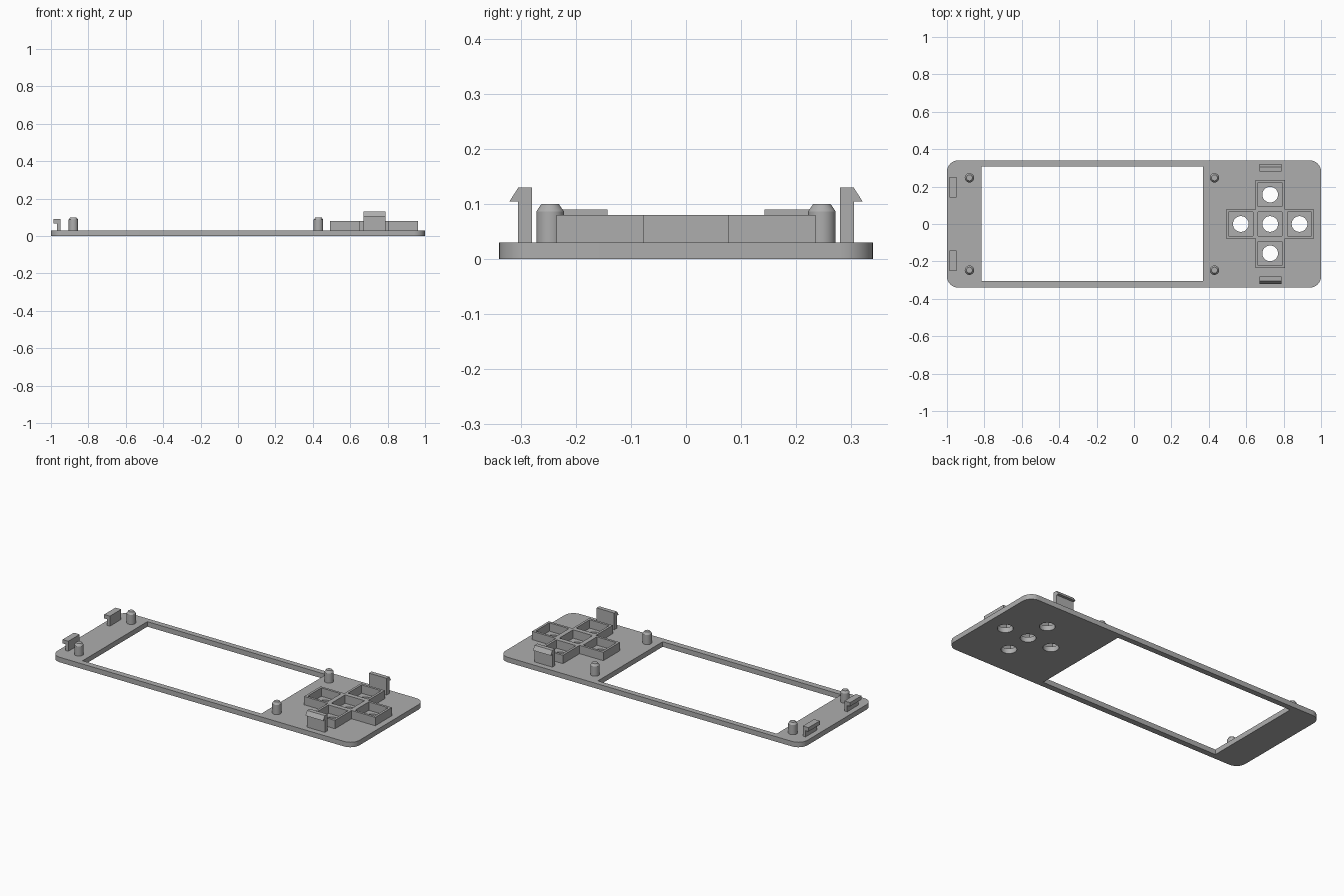
import bpy, bmesh, math
from mathutils import Matrix, Vector

if "Cube" in bpy.data.objects:
    bpy.data.objects.remove(bpy.data.objects["Cube"], do_unlink=True)

grey = bpy.data.materials.new("plain grey")
grey.use_nodes = True
COLOUR = (0.42, 0.42, 0.42, 1)
grey.diffuse_color = COLOUR
grey.node_tree.nodes["Principled BSDF"].inputs["Base Color"].default_value = COLOUR

T = 0.03          # plate thickness
PITCH = 0.157     # button spacing
PAD_X = 0.728     # centre of the button cross
CELLS = [(PAD_X + dx * PITCH, dy * PITCH)
         for dx, dy in ((0, 0), (1, 0), (-1, 0), (0, 1), (0, -1))]


def add_object(name, data):
    ob = bpy.data.objects.new(name, data)
    bpy.context.collection.objects.link(ob)
    data.materials.append(grey)
    return ob


def smooth(ob):
    bpy.ops.object.select_all(action="DESELECT")
    ob.select_set(True)
    bpy.context.view_layer.objects.active = ob
    bpy.ops.object.shade_smooth_by_angle(angle=math.radians(30))


def from_bmesh(name, bm):
    bmesh.ops.remove_doubles(bm, verts=bm.verts, dist=1e-5)
    bmesh.ops.recalc_face_normals(bm, faces=bm.faces)
    me = bpy.data.meshes.new(name)
    bm.to_mesh(me)
    bm.free()
    return add_object(name, me)


def rect(x0, x1, y0, y1):
    return [(x0, y0), (x1, y0), (x1, y1), (x0, y1)]


def circle(cx, cy, r, n=32):
    return [(cx + r * math.cos(2 * math.pi * i / n),
             cy + r * math.sin(2 * math.pi * i / n)) for i in range(n)]


def rounded_rect(hx, hy, r, n=8):
    pts = []
    for k, (sx, sy) in enumerate(((1, 1), (-1, 1), (-1, -1), (1, -1))):
        for i in range(n + 1):
            a = math.pi / 2 * (k + i / n)
            pts.append((sx * (hx - r) + r * math.cos(a), sy * (hy - r) + r * math.sin(a)))
    return pts


def sheet(name, loops, z0, z1):
    """Flat outline with holes, filled and thickened from z0 to z1."""
    cu = bpy.data.curves.new(name, "CURVE")
    cu.dimensions = "2D"
    cu.fill_mode = "BOTH"
    cu.extrude = (z1 - z0) / 2
    for loop in loops:
        sp = cu.splines.new("POLY")
        sp.points.add(len(loop) - 1)
        for p, (x, y) in zip(sp.points, loop):
            p.co = (x, y, 0, 1)
        sp.use_cyclic_u = True
    ob = add_object(name, cu)
    bpy.ops.object.select_all(action="DESELECT")
    ob.select_set(True)
    bpy.context.view_layer.objects.active = ob
    bpy.ops.object.convert(target="MESH")
    ob = bpy.context.view_layer.objects.active
    # weld the caps to the sides and seat the part at its height
    bm = bmesh.new()
    bm.from_mesh(ob.data)
    bmesh.ops.remove_doubles(bm, verts=bm.verts, dist=1e-5)
    bmesh.ops.recalc_face_normals(bm, faces=bm.faces)
    bmesh.ops.translate(bm, verts=bm.verts, vec=(0, 0, (z0 + z1) / 2))
    bm.to_mesh(ob.data)
    bm.free()
    smooth(ob)
    return ob


def prism(name, profile, u, along, start, length):
    """Profile in (u, z), extruded along a horizontal axis."""
    u, along = Vector(u), Vector(along)
    bm = bmesh.new()
    vs = [bm.verts.new(u * a + along * start + Vector((0, 0, z))) for a, z in profile]
    face = bm.faces.new(vs)
    ext = bmesh.ops.extrude_face_region(bm, geom=[face])["geom"]
    bmesh.ops.translate(bm, vec=along * length,
                        verts=[v for v in ext if isinstance(v, bmesh.types.BMVert)])
    return from_bmesh(name, bm)


# Face plate with screen window and button holes
sheet("face_plate",
      [rounded_rect(1, 0.34, 0.06), rect(-0.815, 0.368, -0.305, 0.307)]
      + [circle(x, y, 0.042) for x, y in CELLS], 0, T)

# Cross-shaped button guide with five square wells
h, arm, well = 0.0785, 0.0785 + PITCH, 0.0645
cross = [(h, h), (h, arm), (-h, arm), (-h, h), (-arm, h), (-arm, -h),
         (-h, -h), (-h, -arm), (h, -arm), (h, -h), (arm, -h), (arm, h)]
sheet("button_guide",
      [[(PAD_X + x, y) for x, y in cross]]
      + [rect(x - well, x + well, y - well, y + well) for x, y in CELLS], T, 0.08)

# Locating pegs with chamfered tips
for side, x in (("right", -0.88), ("left", 0.43)):
    for end, y in (("front", -0.247), ("back", 0.247)):
        bm = bmesh.new()
        for r0, r1, z0, z1 in ((0.025, 0.025, T, 0.087), (0.025, 0.016, 0.087, 0.1)):
            bmesh.ops.create_cone(bm, segments=32, radius1=r0, radius2=r1, depth=z1 - z0,
                                  matrix=Matrix.Translation((x, y, (z0 + z1) / 2)))
        top = [bm.verts.new((px, py, 0.1)) for px, py in circle(x, y, 0.016)]
        bm.faces.new(top)
        smooth(from_bmesh(f"peg_{side}_{end}", bm))

# Tall snap clips, hooked outward at front and back
snap = [(0.28, T), (0.305, T), (0.305, 0.105), (0.321, 0.105), (0.305, 0.13), (0.28, 0.13)]
for end, s in (("front", -1), ("back", 1)):
    prism(f"snap_clip_{end}", snap, (0, s, 0), (1, 0, 0), 0.671, 0.117)

# Low end hooks, pointing outward at the right end
hook = [(0.948, T), (0.967, T), (0.967, 0.067), (0.986, 0.067), (0.986, 0.09), (0.948, 0.09)]
for end, s in (("front", -1), ("back", 1)):
    prism(f"end_hook_{end}", hook, (-1, 0, 0), (0, s, 0), 0.143, 0.107)
